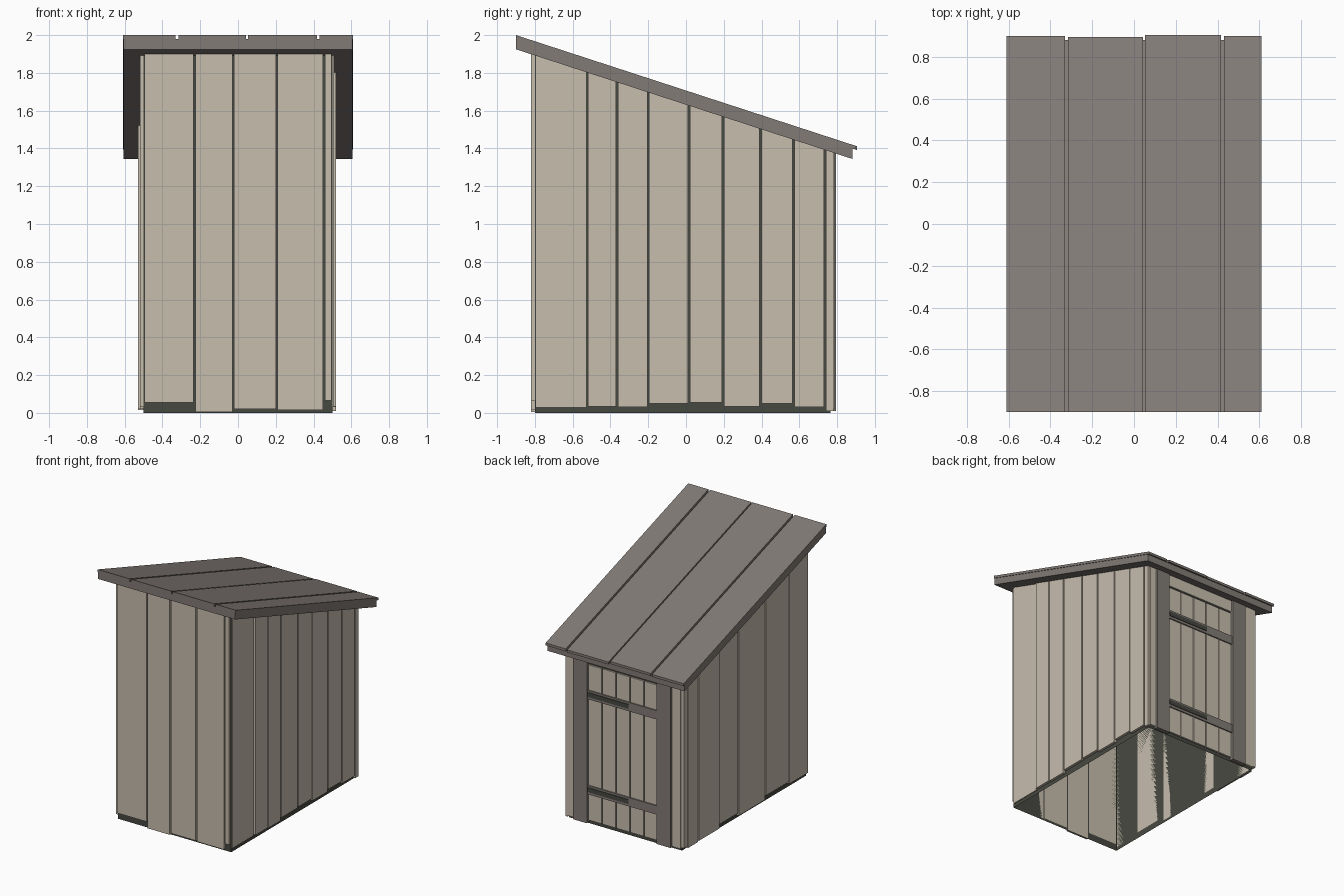
import bpy
import bmesh

cube = bpy.data.objects.get("Cube")
if cube:
    bpy.data.objects.remove(cube, do_unlink=True)


def material(name, color):
    m = bpy.data.materials.new(name)
    m.use_nodes = True
    m.diffuse_color = (*color, 1)
    bsdf = m.node_tree.nodes["Principled BSDF"]
    bsdf.inputs["Base Color"].default_value = (*color, 1)
    bsdf.inputs["Roughness"].default_value = 0.9
    return m


BEIGE = material("pale boards", (0.57, 0.51, 0.42))
GREY = material("grey timber", (0.223, 0.198, 0.181))
DARK = material("dark lining", (0.062, 0.066, 0.052))


def under(y):
    """Height of the roof underside at depth y."""
    return 1.925 - 0.326 * (y + 0.9)


def boards(name, mat, boxes, open_bottom=False):
    """One object made of boxes (x0, x1, y0, y1, bottom, top); heights may be functions of y."""
    bm = bmesh.new()
    for x0, x1, y0, y1, bottom, top in boxes:
        def height(h, y):
            return h(y) if callable(h) else h
        ring = [(x0, y0), (x1, y0), (x1, y1), (x0, y1)]
        low = [bm.verts.new((x, y, height(bottom, y))) for x, y in ring]
        high = [bm.verts.new((x, y, height(top, y))) for x, y in ring]
        bm.faces.new(high)
        if not open_bottom:
            bm.faces.new(low[::-1])
        for i in range(4):
            j = (i + 1) % 4
            bm.faces.new((low[i], low[j], high[j], high[i]))
    me = bpy.data.meshes.new(name)
    bm.to_mesh(me)
    bm.free()
    me.materials.append(mat)
    ob = bpy.data.objects.new(name, me)
    bpy.context.collection.objects.link(ob)
    return ob


def roof_level(offset):
    return lambda y: under(y) + offset


TOP = roof_level(0.004)
GAP = 0.005

# Dark inner shell, open underneath
boards("inner_walls", DARK, [(-0.5, 0.5, -0.8, 0.765, 0, TOP)], open_bottom=True)

# Front boards
front = [(-0.5, -0.23, 0.055), (-0.23, -0.025, 0.005), (-0.025, 0.205, 0.02),
         (0.205, 0.455, 0.015), (0.455, 0.5, 0.065)]
boards("front_boards", BEIGE,
       [(a + GAP, b - GAP, -0.82, -0.8, z, TOP) for a, b, z in front])

# Side boards: depth of each joint, then bottom height
right_joints = [-0.8, -0.525, -0.365, -0.2, 0.015, 0.195, 0.395, 0.57, 0.735, 0.785]
right_low = [0.03, 0.035, 0.03, 0.05, 0.055, 0.035, 0.05, 0.03, 0.01]
left_joints = [-0.8, -0.56, -0.26, 0.08, 0.33, 0.6, 0.735, 0.785]
left_low = [0.03, 0.05, 0.02, 0.045, 0.02, 0.015, 0.03]


def side(name, sign, joints, lows, depth):
    boxes = []
    for a, b, z in zip(joints, joints[1:], lows):
        x0, x1 = sorted((sign * 0.5, sign * depth(a)))
        boxes.append((x0, x1, a + GAP, b - GAP, z, TOP))
    boards(name, BEIGE, boxes)


side("right_boards", 1, right_joints, right_low, lambda y: 0.507 if y < -0.6 else 0.52)
side("left_boards", -1, left_joints, left_low, lambda y: 0.53 if y > 0.3 else 0.52)

# Back boards beside the door frame
boards("back_boards", BEIGE, [
    (0.445, 0.5, 0.765, 0.785, 0.02, TOP),
    (-0.5, -0.425, 0.765, 0.785, 0.02, TOP)])

# Door frame posts and the boards above the door
boards("door_posts", GREY, [
    (0.32, 0.44, 0.765, 0.795, 0.01, TOP),
    (-0.42, -0.295, 0.765, 0.795, 0.01, TOP)])
boards("door_header", BEIGE, [(-0.295, 0.32, 0.765, 0.777, 1.285, TOP)])

# Door made of five boards with two cross straps and hinges
width = 0.615 / 5
boards("door_boards", BEIGE, [
    (-0.295 + i * width + 0.004, -0.295 + (i + 1) * width - 0.004,
     0.765, 0.778, 0.03, 1.27) for i in range(5)])
boards("door_straps", GREY, [(-0.295, 0.32, 0.778, 0.788, z, z + 0.07) for z in (0.24, 1.0)])
boards("door_hinges", DARK, [(-0.045, 0.315, 0.788, 0.793, z, z + 0.035) for z in (0.26, 1.02)])

# Roof slab with long boards on top
boards("roof_slab", GREY, [(-0.605, 0.605, -0.9, 0.882, under, roof_level(0.055))])
roof = [(-0.61, -0.33, 0.9), (-0.315, 0.042, 0.895), (0.052, 0.417, 0.905), (0.432, 0.61, 0.9)]
boards("roof_boards", GREY, [
    (a, b, -0.9, end, roof_level(0.055), roof_level(0.075)) for a, b, end in roof])
